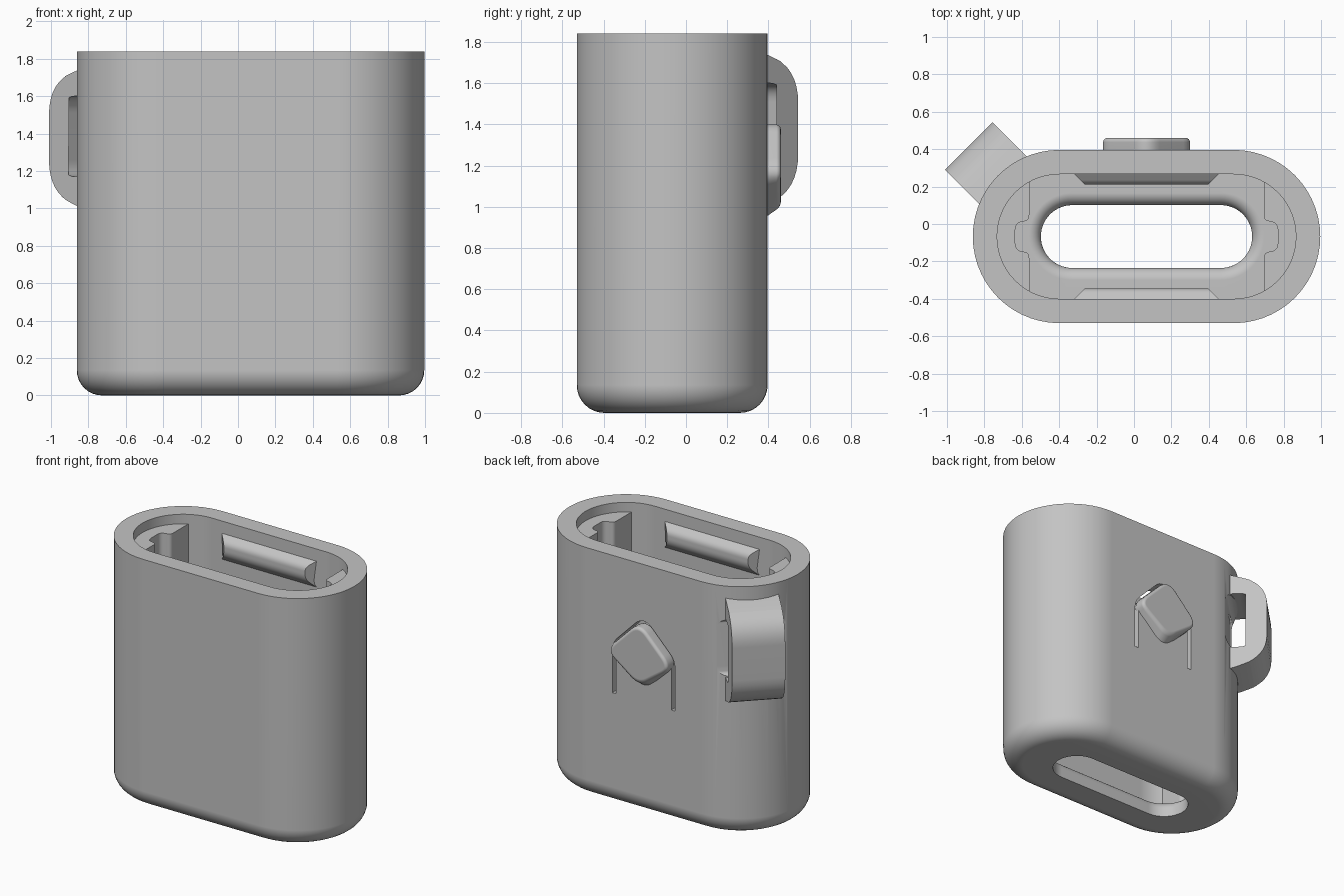
import bpy, bmesh
from math import pi, sin, cos, sqrt
from mathutils import Vector, Matrix

old = bpy.data.objects.get("Cube")
if old:
    bpy.data.objects.remove(old, do_unlink=True)

CX, CY = 0.067, -0.067      # centre of the case plan
HALF = 0.466                # half length of the straight sides
R_OUT, R_IN = 0.463, 0.333
TOP, FLOOR = 1.84, 0.13

grey = bpy.data.materials.new("matte_grey")
grey.use_nodes = True
grey.diffuse_color = (0.55, 0.55, 0.55, 1)
grey.node_tree.nodes["Principled BSDF"].inputs["Base Color"].default_value = grey.diffuse_color


def make(name, bm):
    bmesh.ops.recalc_face_normals(bm, faces=bm.faces)
    mesh = bpy.data.meshes.new(name)
    bm.to_mesh(mesh)
    bm.free()
    mesh.materials.append(grey)
    ob = bpy.data.objects.new(name, mesh)
    bpy.context.collection.objects.link(ob)
    return ob


def activate(ob):
    bpy.ops.object.select_all(action='DESELECT')
    ob.select_set(True)
    bpy.context.view_layer.objects.active = ob


def finish(ob, bevel=0):
    activate(ob)
    if bevel:
        m = ob.modifiers.new("bevel", 'BEVEL')
        m.width, m.segments, m.limit_method = bevel, 4, 'ANGLE'
        m.angle_limit = 0.8
        bpy.ops.object.modifier_apply(modifier=m.name)
    bpy.ops.object.shade_smooth_by_angle(angle=0.6)
    m = ob.modifiers.new("even_normals", 'WEIGHTED_NORMAL')
    m.keep_sharp = True


def rounded(corners, n=7):
    """Polygon whose (a, b, cut) corners are rounded off."""
    out = []
    for i, (a, b, cut) in enumerate(corners):
        p = Vector((a, b))
        if not cut:
            out.append(p)
            continue
        prev = Vector(corners[i - 1][:2])
        nxt = Vector(corners[(i + 1) % len(corners)][:2])
        s, e = p + (prev - p).normalized() * cut, p + (nxt - p).normalized() * cut
        for k in range(n + 1):
            t = k / n
            out.append(s * (1 - t) ** 2 + p * 2 * t * (1 - t) + e * t * t)
    return out


def frame(origin, a, b, c):
    m = Matrix((a, b, c)).transposed().to_4x4()
    m.translation = origin
    return m


def prism(name, pts, c0, c1, fr, tweak=None):
    """Extrude a profile from depth c0 to c1 inside a frame."""
    bm = bmesh.new()
    ends = []
    for c in (c0, c1):
        ring = [Vector((p[0], p[1], c)) for p in pts]
        if tweak:
            ring = [tweak(v) for v in ring]
        ends.append([bm.verts.new(fr @ v) for v in ring])
    lo, hi = ends
    bm.faces.new(lo)
    bm.faces.new(hi)
    for i in range(len(lo)):
        j = (i + 1) % len(lo)
        bm.faces.new((lo[i], lo[j], hi[j], hi[i]))
    return make(name, bm)


def stadium(bm, half, r, z, n=28):
    ring = []
    for side in (1, -1):
        for k in range(n + 1):
            t = -pi / 2 + pi * k / n
            ring.append(bm.verts.new((CX + side * (half + r * cos(t)),
                                      CY + side * r * sin(t), z)))
    return ring


# Case shell: rings run up the outside, down the inside and through the floor slot
SLOT_HALF, SLOT_R, EASE, ROUND = 0.397, 0.168, 0.065, 0.135
steps = [k / 8 * pi / 2 for k in range(9)]
path = [(HALF, R_OUT - ROUND * (1 - sin(t)), ROUND * (1 - cos(t))) for t in steps]
path += [(HALF, R_OUT, TOP), (HALF, R_IN, TOP), (HALF, R_IN, FLOOR)]
path += [(SLOT_HALF, SLOT_R + EASE * (1 - sin(t)), FLOOR - EASE * (1 - cos(t))) for t in steps]
path += [(SLOT_HALF, SLOT_R, 0)]
bm = bmesh.new()
rings = [stadium(bm, *p) for p in path]
for i, ring in enumerate(rings):
    up = rings[(i + 1) % len(rings)]
    for j in range(len(ring)):
        k = (j + 1) % len(ring)
        bm.faces.new((ring[j], ring[k], up[k], up[j]))
case_shell = make("case_shell", bm)

# Frames for the back wall and for the strap loop on the rear right corner
back = frame((CX, 0, 0), (1, 0, 0), (0, 0, 1), (0, 1, 0))
d = sqrt(0.5)
corner = frame((CX - HALF, CY, 0), (-d, d, 0), (0, 0, 1), (d, d, 0))
plan = frame((CX, CY, 0), (1, 0, 0), (0, 1, 0), (0, 0, 1))

# Cuts: arched gap around the flexing tongue, and the strap tunnel
gap = rounded([(-0.255, 0.83, 0), (-0.255, 1.2, 0.06), (0, 1.46, 0.1), (0.255, 1.2, 0.06),
               (0.255, 0.83, 0), (0.225, 0.83, 0), (0.225, 1.19, 0.06), (0, 1.415, 0.1),
               (-0.225, 1.19, 0.06), (-0.225, 0.83, 0)])
tunnel = rounded([(0.4, 1.17, 0.07), (0.6, 1.17, 0.07), (0.6, 1.6, 0.07), (0.4, 1.6, 0.07)])
cutters = [prism("gap_cutter", gap, 0.2, 0.5, back),
           prism("tunnel_cutter", tunnel, -0.4, 0.4, corner)]
for cutter in cutters:
    cutter.hide_render = True
    activate(case_shell)
    m = case_shell.modifiers.new("cut", 'BOOLEAN')
    m.operation, m.solver, m.object = 'DIFFERENCE', 'EXACT', cutter
    bpy.ops.object.modifier_apply(modifier=m.name)
    bpy.data.objects.remove(cutter, do_unlink=True)
finish(case_shell)

# Strap loop: a C-shaped arch extruded along the corner
arch = rounded([(0.38, 1.765, 0), (0.5, 1.73, 0.07), (0.685, 1.66, 0.16), (0.685, 1.1, 0.16),
                (0.5, 1.02, 0.07), (0.38, 0.985, 0), (0.38, 1.17, 0), (0.58, 1.17, 0.09),
                (0.58, 1.6, 0.09), (0.38, 1.6, 0)])
finish(prism("strap_loop", arch, -0.18, 0.18, corner), 0.035)

# Push button: rounded diamond whose lower half slopes in towards the front
MID = 1.165


def slope(v):
    if v.z > 0.4 and v.y < MID:
        v.y = MID + (v.y - MID) * 0.7
    return v


diamond = rounded([(0, MID + 0.27, 0.1), (0.268, MID, 0.1), (0, MID - 0.27, 0.1), (-0.268, MID, 0.1)])
finish(prism("push_button", diamond, 0.36, 0.46, back, slope), 0.022)

# Ribs inside the long walls, with tapered ends
rib = rounded([(-0.03, 1.75, 0), (0, 1.75, 0), (0.055, 1.71, 0.03), (0.055, 1.62, 0.04),
               (0, 1.56, 0), (-0.03, 1.56, 0)])


def taper(v):
    v.z *= 1 - max(v.x, 0) / 0.385
    return v


for side, name in ((1, "back_rib"), (-1, "front_rib")):
    fr = frame((CX, CY + side * R_IN, 0), (0, -side, 0), (0, 0, 1), (1, 0, 0))
    finish(prism(name, rib, -0.385, 0.385, fr, taper))

# Notched filler blocks in both rounded ends
CHORD, r = 0.627, R_IN + 0.03
reach = sqrt(r * r - (CHORD - HALF) ** 2)
for side, name in ((1, "left_end_block"), (-1, "right_end_block")):
    notch = rounded([(CHORD, reach, 0), (CHORD, 0.085, 0.03), (CHORD + 0.075, 0.075, 0.04),
                     (CHORD + 0.075, -0.075, 0.04), (CHORD, -0.085, 0.03), (CHORD, -reach, 0)])
    limit = math_angle = Vector((CHORD - HALF, reach)).angle(Vector((1, 0)))
    arc = [(HALF + r * cos(t), r * sin(t))
           for t in (-limit + 2 * limit * k / 20 for k in range(1, 20))]
    pts = [(side * p[0], p[1]) for p in list(notch) + arc]
    finish(prism(name, pts, FLOOR - 0.01, 1.77, plan))
